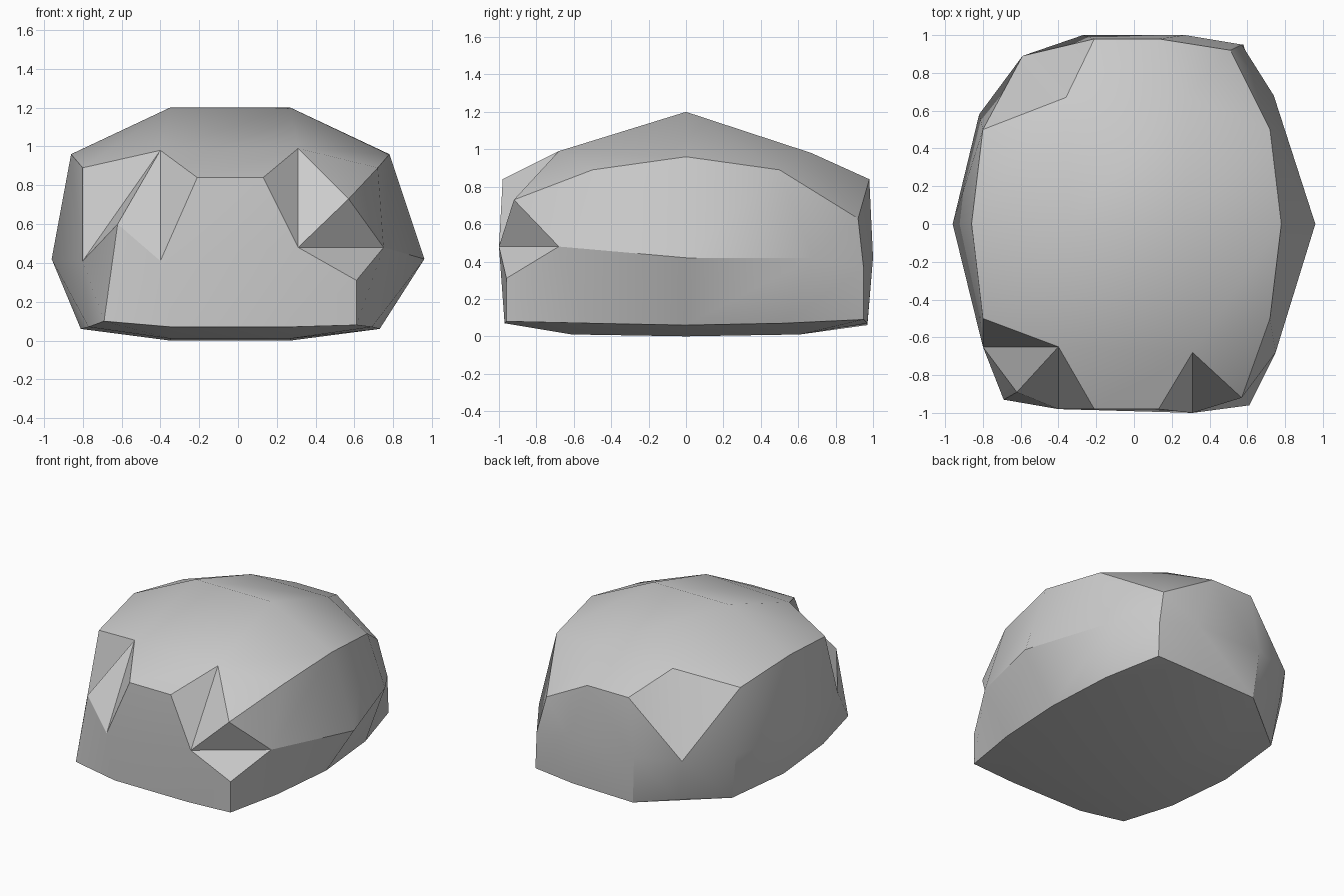
import bpy
import bmesh
import math
from itertools import product

if "Cube" in bpy.data.objects:
    bpy.data.objects.remove(bpy.data.objects["Cube"], do_unlink=True)

SIZE = (3, 4, 2)   # cells of the boulder lattice along x, y, z

# Rounded quarter shape: (outer column, distance from middle row, layer) -> position
ROUNDED = {
    (0, 0, 2): (.31, 0, 1.2), (1, 0, 2): (.82, 0, .96),
    (0, 1, 2): (.32, .67, .98), (1, 1, 2): (.76, .5, .89),
    (0, 2, 2): (.17, .98, .84), (1, 2, 2): (.54, .92, .68),
    (1, 0, 1): (.96, 0, .42), (1, 1, 1): (.74, .68, .42),
    (0, 2, 1): (.27, 1, .42), (1, 2, 1): (.57, .95, .36),
    (0, 0, 0): (.31, 0, 0), (1, 0, 0): (.77, 0, .06),
    (0, 1, 0): (.31, .61, .01), (1, 1, 0): (.73, .52, .07),
    (0, 2, 0): (.3, .97, .07), (1, 2, 0): (.62, .95, .09),
}

# Chipped corners, where the stone departs from the rounded shape
CHIPPED = {
    # front left-hand notch
    (1, 1, 2): (-.4, -.65, .98), (1, 0, 1): (-.4, -.98, .41),
    (0, 1, 1): (-.8, -.65, .41), (0, 0, 1): (-.62, -.89, .6),
    (0, 0, 0): (-.69, -.93, .1),
    # front right-hand notch
    (2, 1, 2): (.31, -.68, .99), (2, 0, 1): (.31, -1, .48),
    (3, 1, 1): (.75, -.68, .48), (3, 0, 2): (.57, -.92, .73),
    (3, 0, 1): (.61, -.96, .31), (3, 0, 0): (.61, -.96, .08),
    # back bevel and undercut
    (0, 3, 1): (-.82, .58, .42), (0, 4, 1): (-.59, .89, .43),
    (0, 4, 0): (-.48, .77, .07), (0, 3, 0): (-.76, .54, .07),
    (1, 4, 0): (-.24, .97, .06), (3, 4, 2): (.51, .92, .63),
}


def position(key):
    """Lattice point moved to the surface of the boulder."""
    if key in CHIPPED:
        return CHIPPED[key]
    i, j, k = key
    x, y, z = ROUNDED[(int(i in (0, 3)), abs(j - 2), k)]
    lean = 0 if k == 1 else -.04
    return (math.copysign(x, i - 1.5) + lean, math.copysign(y, j - 2), z)


mesh = bmesh.new()
points = {}


def add_face(*keys):
    for key in keys:
        if key not in points:
            points[key] = mesh.verts.new(position(key))
    mesh.faces.new([points[key] for key in keys])


def add_fan(centre, *rim):
    for first, second in zip(rim, rim[1:]):
        add_face(centre, first, second)


# Shell: all six sides of the lattice, leaving the three chipped corners open
open_corners = {(0, 0, 2), (0, 4, 2), (3, 0, 2)}
for axis in range(3):
    u, v = [a for a in range(3) if a != axis]
    for end, a, b in product((0, SIZE[axis]), range(SIZE[u]), range(SIZE[v])):
        quad = []
        for da, db in ((0, 0), (1, 0), (1, 1), (0, 1)):
            key = [end] * 3
            key[u], key[v] = a + da, b + db
            quad.append(tuple(key))
        if not open_corners.intersection(quad):
            add_face(*quad)


def corner_rim(i, inner_i, j, inner_j):
    """Six lattice points around an upper corner."""
    return [(inner_i, j, 2), (inner_i, inner_j, 2), (i, inner_j, 2),
            (i, inner_j, 1), (i, j, 1), (inner_i, j, 1)]


# Front left-hand notch folds in from the top point
edge, top, side, mid, low, front = corner_rim(0, 1, 0, 1)
add_fan(top, side, mid, low, front, edge)

# Back bevel spreads up from the corner point
edge, top, side, mid, low, back = corner_rim(0, 1, 4, 3)
add_fan(low, back, edge, top, side, mid)

# Front right-hand notch keeps a small peak between two folds
edge, top, side, mid, low, front = corner_rim(3, 2, 0, 1)
add_fan((3, 0, 2), top, side, mid, front, top)
add_face(top, edge, front)
add_face(front, low, mid)

bmesh.ops.recalc_face_normals(mesh, faces=mesh.faces)
data = bpy.data.meshes.new("boulder")
mesh.to_mesh(data)
mesh.free()

boulder = bpy.data.objects.new("boulder", data)
bpy.context.collection.objects.link(boulder)

# Plain grey stone
stone = bpy.data.materials.new("grey stone")
stone.use_nodes = True
colour = (.6, .6, .6, 1)
stone.diffuse_color = colour
stone.node_tree.nodes["Principled BSDF"].inputs["Base Color"].default_value = colour
data.materials.append(stone)

bpy.ops.object.select_all(action="DESELECT")
boulder.select_set(True)
bpy.context.view_layer.objects.active = boulder
bpy.ops.object.shade_smooth_by_angle(angle=math.radians(30))
